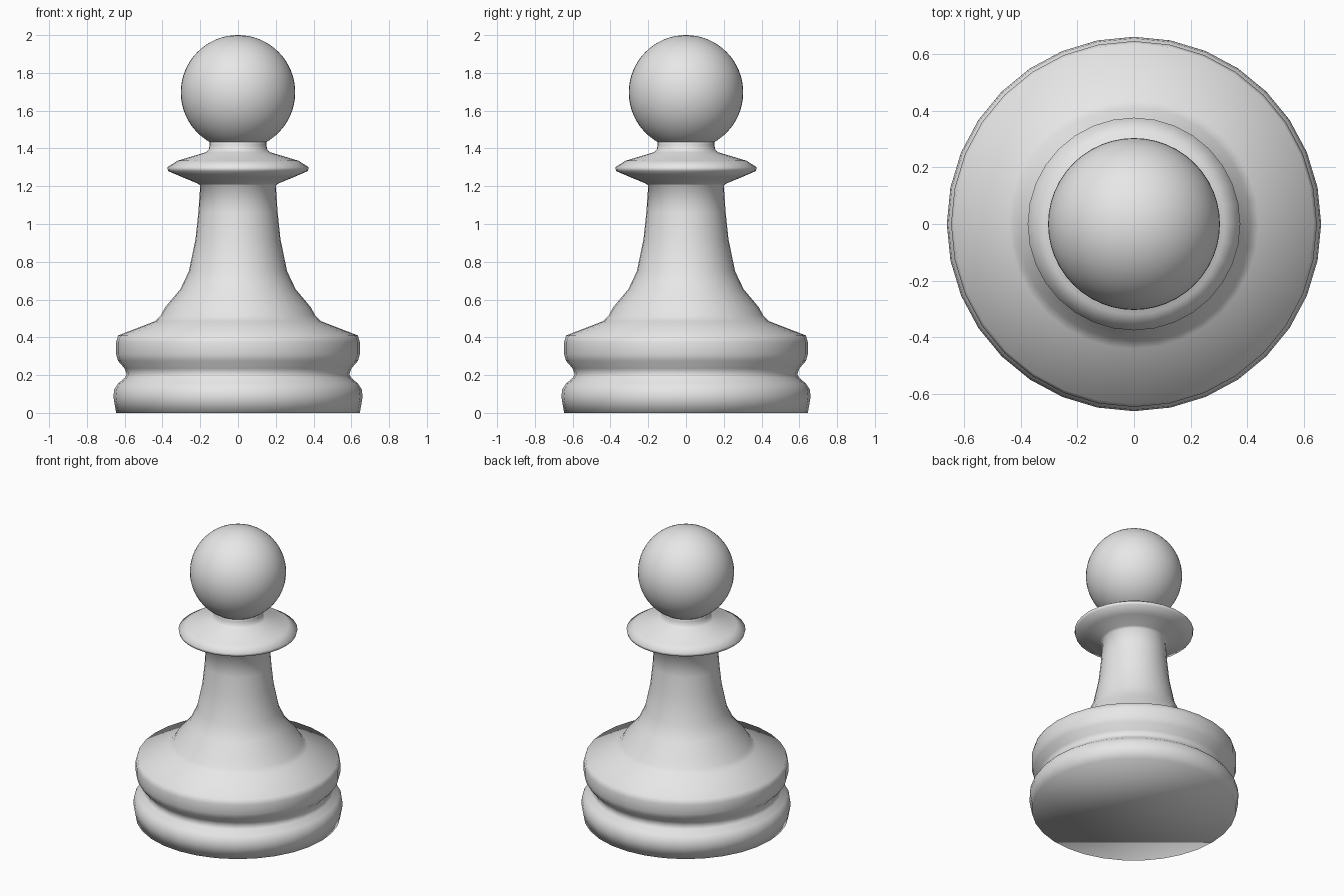
import bpy, bmesh, math

if "Cube" in bpy.data.objects:
    bpy.data.objects.remove(bpy.data.objects["Cube"])

SIDES = 32

mat = bpy.data.materials.new("light_grey")
mat.diffuse_color = (0.8, 0.8, 0.8, 1)
mat.use_nodes = True
mat.node_tree.nodes["Principled BSDF"].inputs["Base Color"].default_value = mat.diffuse_color


def finish(name, bm):
    """Turn a bmesh into a smooth-shaded, coloured object."""
    bmesh.ops.recalc_face_normals(bm, faces=bm.faces[:])
    for f in bm.faces:
        f.smooth = True
    me = bpy.data.meshes.new(name)
    bm.to_mesh(me)
    bm.free()
    me.materials.append(mat)
    ob = bpy.data.objects.new(name, me)
    bpy.context.collection.objects.link(ob)
    return ob


def lathe(name, profile):
    """Spin an (r, z) profile round the z axis and cap both ends."""
    bm = bmesh.new()
    rings = []
    for r, z in profile:
        rings.append([bm.verts.new((r * math.cos(2 * math.pi * i / SIDES),
                                    r * math.sin(2 * math.pi * i / SIDES), z))
                      for i in range(SIDES)])
    for a, b in zip(rings, rings[1:]):
        for i in range(SIDES):
            j = (i + 1) % SIDES
            bm.faces.new((a[i], a[j], b[j], b[i]))
    bm.faces.new(rings[0][::-1])
    bm.faces.new(rings[-1])
    return finish(name, bm)


# Turned body: foot, groove, upper ring, flared stem, collar and neck
lathe("body", [
    (0.645, 0.0), (0.66, 0.085), (0.655, 0.125), (0.635, 0.155),
    (0.60, 0.185), (0.59, 0.205), (0.60, 0.235), (0.635, 0.275),
    (0.645, 0.31), (0.645, 0.375), (0.635, 0.41),
    (0.44, 0.485), (0.41, 0.515), (0.385, 0.56), (0.305, 0.655),
    (0.26, 0.75), (0.225, 0.92), (0.21, 1.06), (0.20, 1.205),
    (0.215, 1.215), (0.30, 1.25), (0.37, 1.28), (0.375, 1.30),
    (0.32, 1.335), (0.17, 1.38), (0.155, 1.395), (0.15, 1.42), (0.15, 1.45),
])

# Ball head
bm = bmesh.new()
bmesh.ops.create_uvsphere(bm, u_segments=48, v_segments=32, radius=0.303)
bmesh.ops.translate(bm, verts=bm.verts[:], vec=(0, 0, 1.697))
finish("head", bm)
